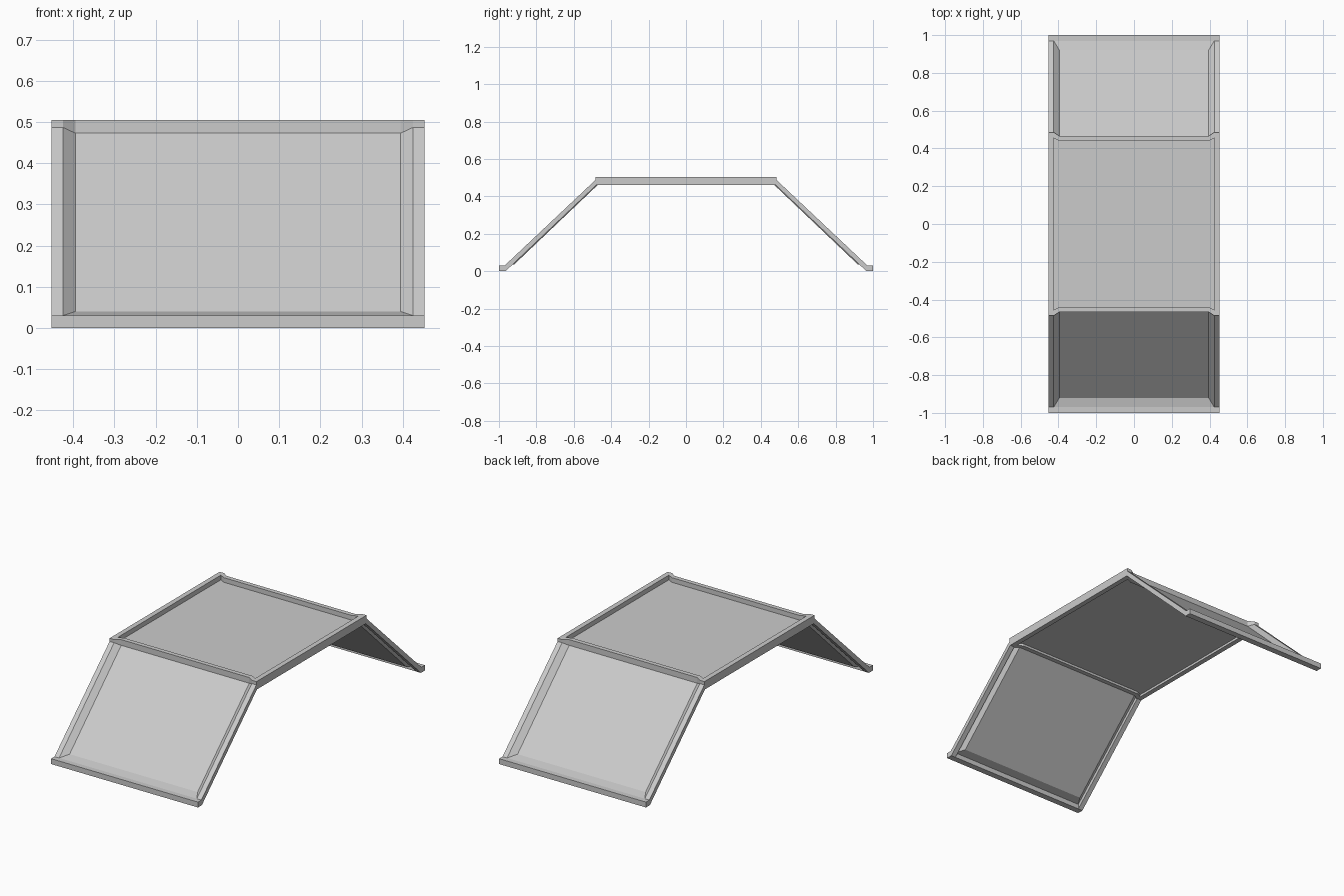
import bpy, bmesh

if "Cube" in bpy.data.objects:
    bpy.data.objects.remove(bpy.data.objects["Cube"])

HALF = 0.453      # half width of the frame
INNER = 0.425     # inside of side rails
PANEL = 0.395     # half width of the recessed ramp panels


def finish(name, bm, mirror_x=False, mirror_y=False):
    bmesh.ops.recalc_face_normals(bm, faces=bm.faces)
    me = bpy.data.meshes.new(name)
    bm.to_mesh(me)
    bm.free()
    ob = bpy.data.objects.new(name, me)
    bpy.context.collection.objects.link(ob)
    if mirror_x or mirror_y:
        m = ob.modifiers.new("Mirror", 'MIRROR')
        m.use_axis = (mirror_x, mirror_y, False)
        m.use_mirror_merge = False
    return ob


def prism(name, points, offset, **mirror):
    """Extrude a closed 3D outline along an offset vector."""
    bm = bmesh.new()
    face = bm.faces.new([bm.verts.new(p) for p in points])
    ext = bmesh.ops.extrude_face_region(bm, geom=[face], use_keep_orig=True)
    verts = [g for g in ext["geom"] if isinstance(g, bmesh.types.BMVert)]
    bmesh.ops.translate(bm, verts=verts, vec=offset)
    return finish(name, bm, **mirror)


def box(name, x0, x1, y0, y1, z0, z1, **mirror):
    return prism(name, [(x0, y0, z0), (x1, y0, z0), (x1, y1, z0), (x0, y1, z0)],
                 (0, 0, z1 - z0), **mirror)


# Deck: side rails, notched end rims and recessed panel
box("deck_side_rail", INNER, HALF, -0.485, 0.485, 0.46, 0.505, mirror_x=True)
rim = [(-INNER, -0.485), (-PANEL, -0.465), (PANEL, -0.465), (INNER, -0.485),
       (INNER, -0.455), (PANEL, -0.44), (-PANEL, -0.44), (-INNER, -0.455)]
prism("deck_end_rim", [(x, y, 0.46) for x, y in rim], (0, 0, 0.045), mirror_y=True)
box("deck_panel", -INNER, INNER, -0.455, 0.455, 0.473, 0.479)

# Ramp side rails, sloping from deck to foot
rail = [(-0.99, 0), (-0.99, 0.03), (-0.97, 0.03), (-0.485, 0.487),
        (-0.48, 0.487), (-0.48, 0.46), (-0.965, 0)]
prism("ramp_side_rail", [(INNER, y, z) for y, z in rail], (HALF - INNER, 0, 0),
      mirror_x=True, mirror_y=True)

# Foot bars at the ends of the ramps
box("ramp_foot", -HALF, HALF, -1, -0.965, 0, 0.03, mirror_y=True)

# Ramp panels: thin tray with sloped borders
bm = bmesh.new()
a = [bm.verts.new(p) for p in [(-INNER, -0.485, 0.487), (-INNER, -0.97, 0.03),
                               (INNER, -0.97, 0.03), (INNER, -0.485, 0.487)]]
b = [bm.verts.new(p) for p in [(-PANEL, -0.463, 0.475), (-PANEL, -0.92, 0.04),
                               (PANEL, -0.92, 0.04), (PANEL, -0.463, 0.475)]]
bm.faces.new(b)
for i in range(3):
    bm.faces.new([a[i], a[i + 1], b[i + 1], b[i]])
tray = finish("ramp_panel", bm, mirror_y=True)
if tray.data.polygons[0].normal.z < 0:
    tray.data.flip_normals()
solid = tray.modifiers.new("Thickness", 'SOLIDIFY')
solid.thickness = 0.004
solid.offset = -1
